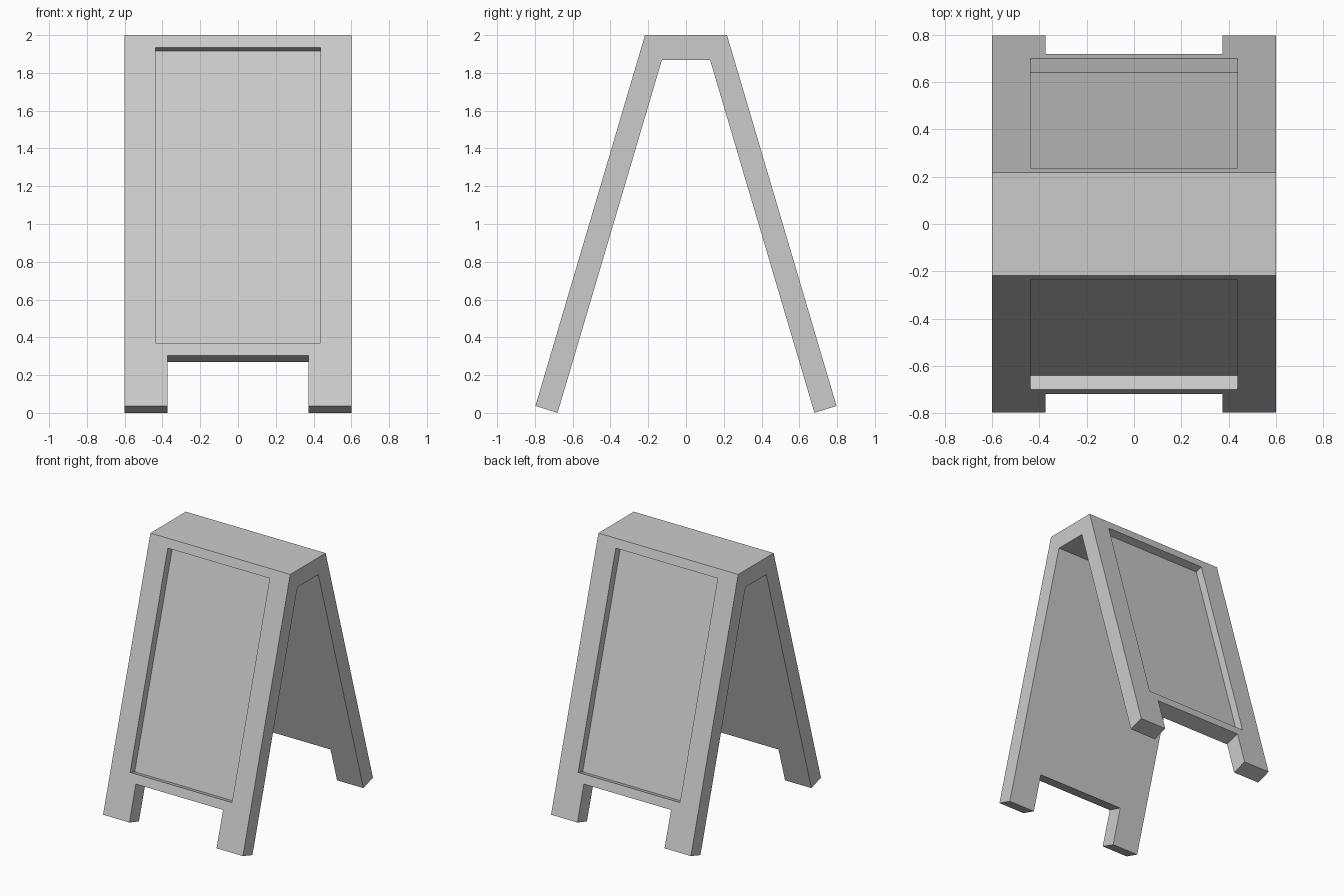
import bpy, bmesh, math

if "Cube" in bpy.data.objects:
    bpy.data.objects.remove(bpy.data.objects["Cube"])

ANGLE = math.atan2(0.58, 1.963)      # lean of each leaf
SIN, COS = math.sin(ANGLE), math.cos(ANGLE)
FOOT = (0.797, 0.037)                # outer corner of the foot (y, z)


def leaf_point(side, up, depth):
    """Point on a leaf: distance up the outer face, depth into the board."""
    y = FOOT[0] - up * SIN - depth * COS
    z = FOOT[1] + up * COS - depth * SIN
    return side * y, z


def prism(name, profile, half_width):
    """Extrude a y-z profile symmetrically along x."""
    bm = bmesh.new()
    face = bm.faces.new([bm.verts.new((-half_width, y, z)) for y, z in profile])
    ext = bmesh.ops.extrude_face_region(bm, geom=[face])
    verts = [v for v in ext["geom"] if isinstance(v, bmesh.types.BMVert)]
    bmesh.ops.translate(bm, verts=verts, vec=(2 * half_width, 0, 0))
    bmesh.ops.recalc_face_normals(bm, faces=bm.faces)
    mesh = bpy.data.meshes.new(name)
    bm.to_mesh(mesh)
    bm.free()
    obj = bpy.data.objects.new(name, mesh)
    bpy.context.collection.objects.link(obj)
    return obj


def cut(target, side, up0, up1, depth0, depth1, half_width):
    """Cut a block, square to the leaf, out of the target."""
    corners = [(up0, depth0), (up1, depth0), (up1, depth1), (up0, depth1)]
    cutter = prism("cutter", [leaf_point(side, u, d) for u, d in corners], half_width)
    cutter.hide_render = True
    mod = target.modifiers.new("cut", 'BOOLEAN')
    mod.operation, mod.solver, mod.object = 'DIFFERENCE', 'EXACT', cutter
    bpy.context.view_layer.objects.active = target
    bpy.ops.object.modifier_apply(modifier=mod.name)
    bpy.data.objects.remove(cutter)


# Folding A-shaped body with a flat top
half = [(0.217, 2.0), FOOT, (0.68, 0.0), (0.128, 1.867)]
board = prism("sandwich_board", half + [(-y, z) for y, z in reversed(half)], 0.6)

for side in (-1, 1):
    # Gap between the feet
    cut(board, side, -0.2, 0.279, -0.1, 0.25, 0.374)
    # Recessed writing panel
    cut(board, side, 0.348, 1.978, -0.1, 0.06, 0.437)
